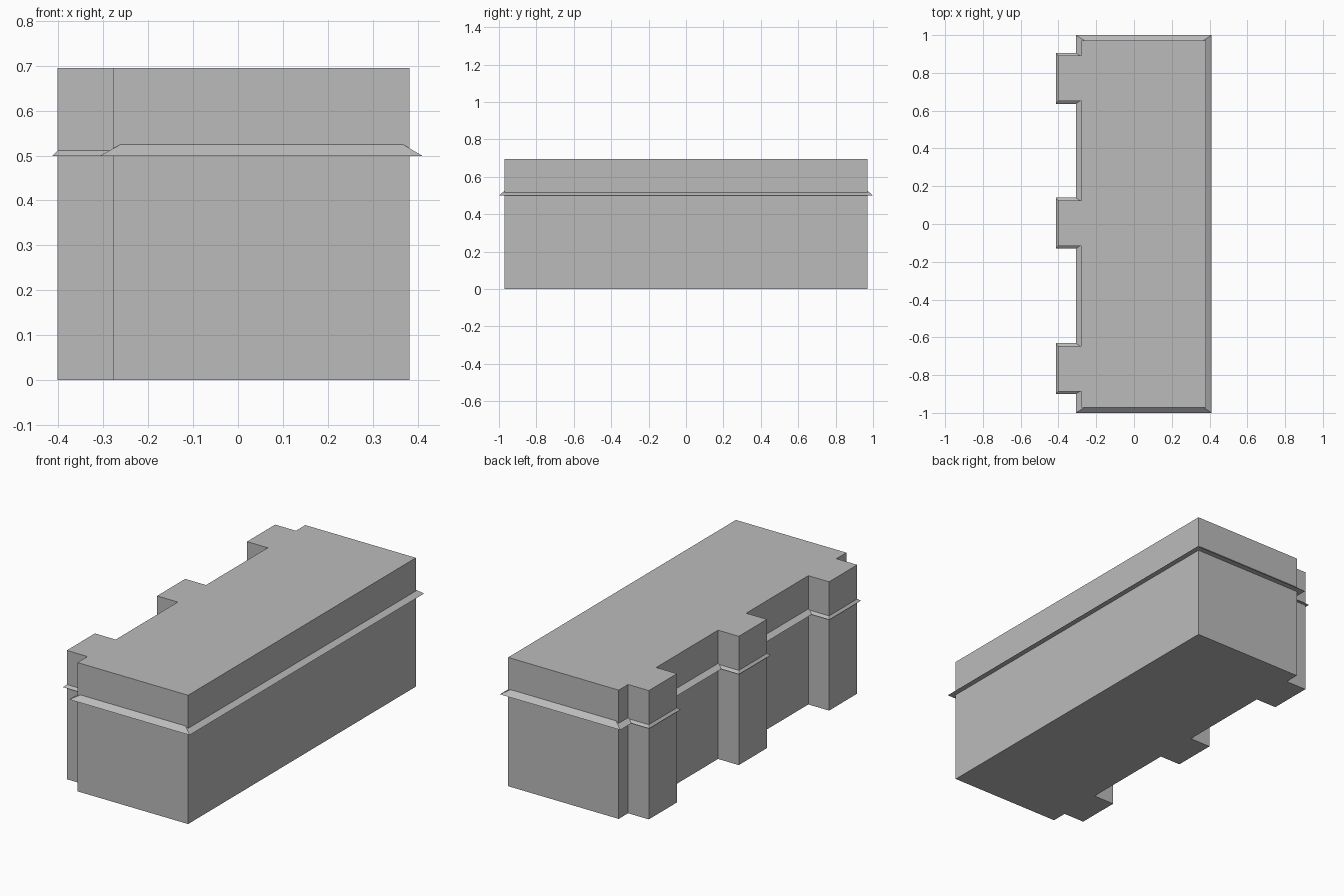
import bpy
import bmesh

cube = bpy.data.objects.get("Cube")
if cube:
    bpy.data.objects.remove(cube, do_unlink=True)

grey = bpy.data.materials.new("plain grey")
grey.use_nodes = True
colour = (0.5, 0.5, 0.5, 1)
grey.diffuse_color = colour
grey.node_tree.nodes["Principled BSDF"].inputs["Base Color"].default_value = colour

HEIGHT = 0.695
BACK_X, FACE_X, PIER_X = 0.382, -0.278, -0.402
HALF_LENGTH = 0.971
PIER_HALF = 0.12
LEDGE_Z = 0.499
PIERS = {"front": -0.766, "middle": 0.004, "rear": 0.771}


def loft(name, lower, z0, upper, z1):
    """Closed solid between two matching outlines."""
    bm = bmesh.new()
    a = [bm.verts.new((x, y, z0)) for x, y in lower]
    b = [bm.verts.new((x, y, z1)) for x, y in upper]
    bm.faces.new(a)
    bm.faces.new(b)
    n = len(a)
    for i in range(n):
        j = (i + 1) % n
        bm.faces.new((a[i], a[j], b[j], b[i]))
    bmesh.ops.recalc_face_normals(bm, faces=bm.faces)
    mesh = bpy.data.meshes.new(name)
    bm.to_mesh(mesh)
    bm.free()
    mesh.materials.append(grey)
    obj = bpy.data.objects.new(name, mesh)
    bpy.context.collection.objects.link(obj)
    return obj


def rect(x0, x1, y0, y1):
    return [(x0, y0), (x1, y0), (x1, y1), (x0, y1)]


# Main block with three projecting piers, as one outline
outline = [(FACE_X, -HALF_LENGTH), (BACK_X, -HALF_LENGTH),
           (BACK_X, HALF_LENGTH), (FACE_X, HALF_LENGTH)]
for y in sorted(PIERS.values(), reverse=True):
    outline += [(FACE_X, y + PIER_HALF), (PIER_X, y + PIER_HALF),
                (PIER_X, y - PIER_HALF), (FACE_X, y - PIER_HALF)]
loft("building_block", outline, 0, outline, HEIGHT)

# Sloped ledge around the main block
loft("main_ledge", rect(-0.308, 0.411, -1, 1), LEDGE_Z,
     rect(-0.261, 0.367, -HALF_LENGTH, HALF_LENGTH), 0.525)

# Smaller sloped ledges around each pier
for place, y in PIERS.items():
    loft(place + "_pier_ledge", rect(-0.414, -0.25, y - 0.135, y + 0.135), LEDGE_Z,
         rect(PIER_X, -0.25, y - PIER_HALF, y + PIER_HALF), 0.511)
